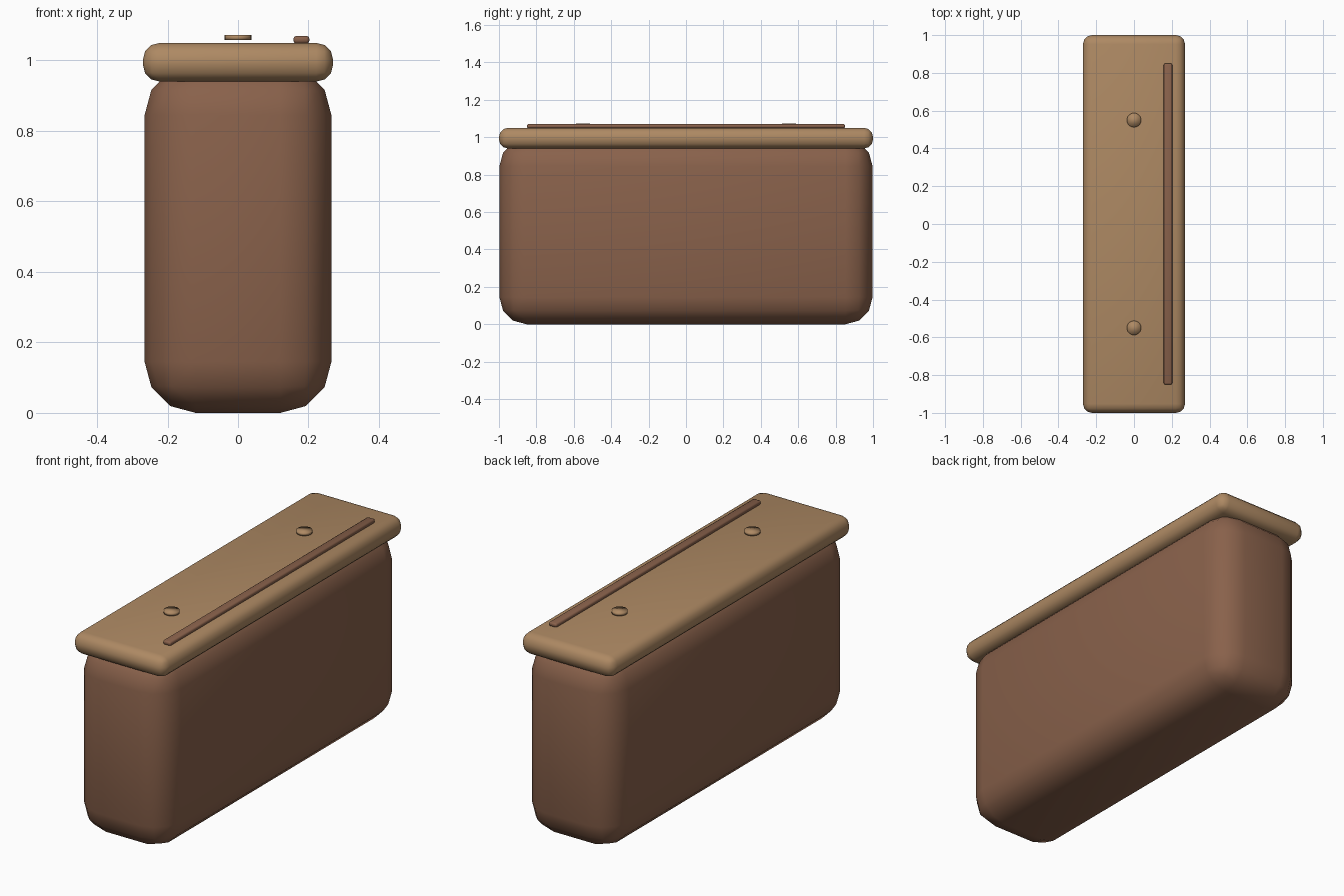
import bpy

cube = bpy.data.objects.get("Cube")
if cube:
    bpy.data.objects.remove(cube, do_unlink=True)


def make_material(name, rgb):
    mat = bpy.data.materials.new(name)
    mat.use_nodes = True
    mat.diffuse_color = (*rgb, 1)
    mat.node_tree.nodes["Principled BSDF"].inputs["Base Color"].default_value = (*rgb, 1)
    return mat


dark_brown = make_material("dark brown", (0.25, 0.12, 0.07))
light_brown = make_material("light brown", (0.42, 0.25, 0.125))


def finish(obj, name, mat):
    obj.name = name
    obj.data.name = name
    obj.data.materials.append(mat)
    bpy.ops.object.shade_smooth()


def rounded_box(name, size, bottom, bevel, mat, x=0, segments=3):
    """Box standing on the given height, with rounded edges."""
    bpy.ops.mesh.primitive_cube_add(size=1, location=(x, 0, bottom + size[2] / 2))
    obj = bpy.context.object
    obj.scale = size
    bpy.ops.object.transform_apply(location=False, rotation=False, scale=True)
    mod = obj.modifiers.new("rounded edges", "BEVEL")
    mod.width = bevel
    mod.segments = segments
    finish(obj, name, mat)
    return obj


# Deep rounded container and its overhanging lid
rounded_box("body", (0.53, 1.995, 0.99), 0, 0.145, dark_brown)
rounded_box("lid", (0.54, 2.0, 0.11), 0.94, 0.048, light_brown)

# Raised strip along the left edge of the lid
rounded_box("lid_strip", (0.045, 1.7, 0.022), 1.048, 0.008, dark_brown, x=0.18, segments=2)

# Two small studs on the centre line
for label, y in (("front", -0.55), ("back", 0.55)):
    bpy.ops.mesh.primitive_cylinder_add(vertices=24, radius=0.038, depth=0.015,
                                        location=(0, y, 1.065))
    finish(bpy.context.object, label + "_stud", light_brown)
